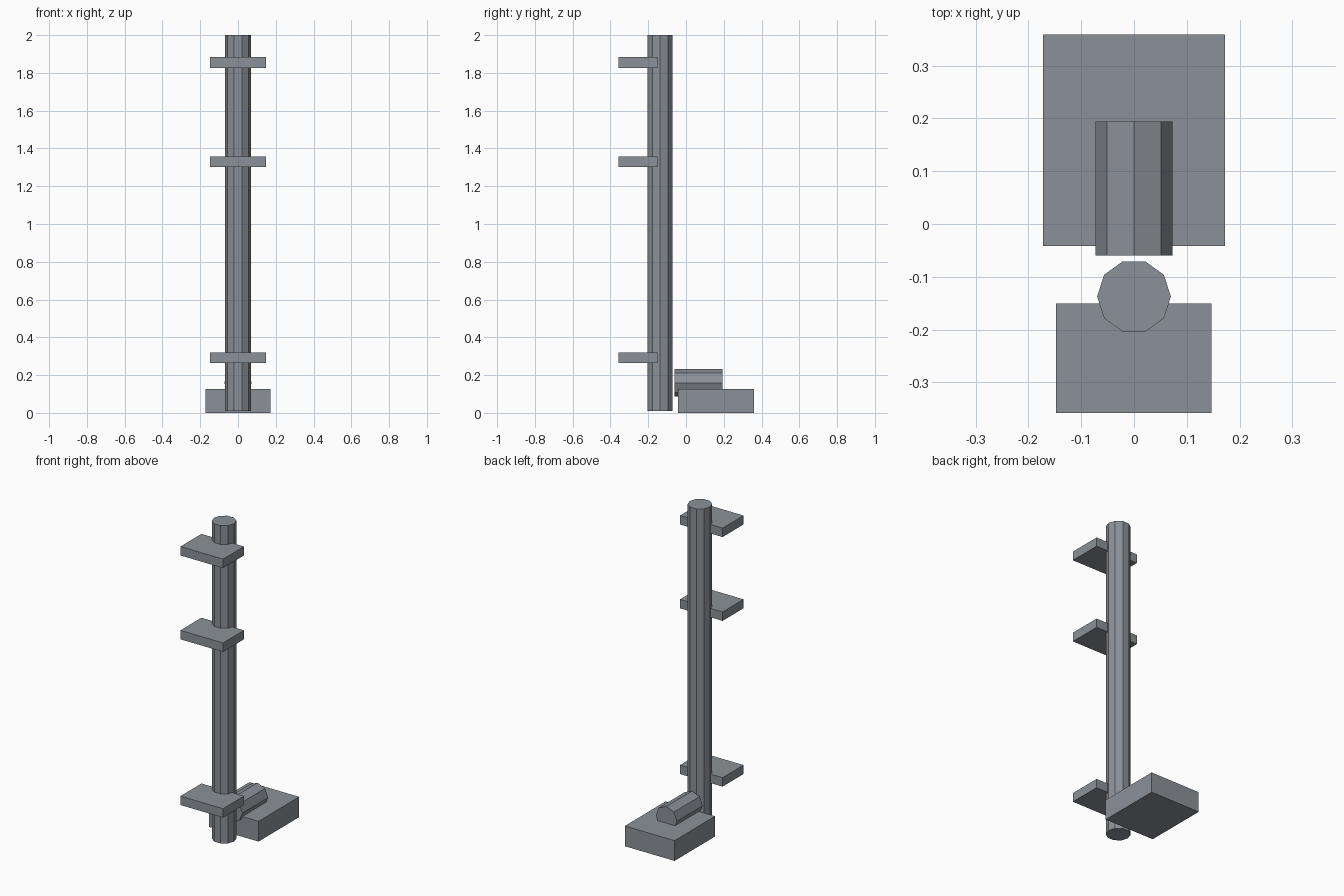
import bpy, math

if "Cube" in bpy.data.objects:
    bpy.data.objects.remove(bpy.data.objects["Cube"])

grey = bpy.data.materials.new("steel grey")
grey.diffuse_color = (0.26, 0.285, 0.315, 1)
grey.use_nodes = True
grey.node_tree.nodes["Principled BSDF"].inputs["Base Color"].default_value = grey.diffuse_color


def box(name, x, y, z):
    """Box from (min, max) ranges on each axis."""
    mid = [(a + b) / 2 for a, b in (x, y, z)]
    bpy.ops.mesh.primitive_cube_add(size=1, location=mid)
    ob = bpy.context.object
    ob.name = name
    ob.scale = [b - a for a, b in (x, y, z)]
    bpy.ops.object.transform_apply(location=False, rotation=False, scale=True)
    ob.data.materials.append(grey)


def prism(name, sides, radius, length, location, rotation):
    bpy.ops.mesh.primitive_cylinder_add(vertices=sides, radius=radius, depth=length,
                                        location=location, rotation=rotation)
    ob = bpy.context.object
    ob.name = name
    ob.data.materials.append(grey)


# Foot block behind the pole
box("base_block", (-0.172, 0.172), (-0.042, 0.359), (0, 0.127))

# Ten-sided upright, corners pointing left and right
prism("pole", 10, 0.07, 1.99, (0, -0.1375, 1.005), (0, 0, math.pi / 2))

# Eight-sided bar lying on the base, half sunk into it
prism("base_bar", 8, 0.073, 0.254, (0, 0.067, 0.159), (math.pi / 2, 0, 0))

# Three step plates on the front of the pole
for i, z in enumerate((0.292, 1.33, 1.855)):
    box(f"step_{i + 1}", (-0.148, 0.147), (-0.358, -0.151), (z - 0.028, z + 0.028))
